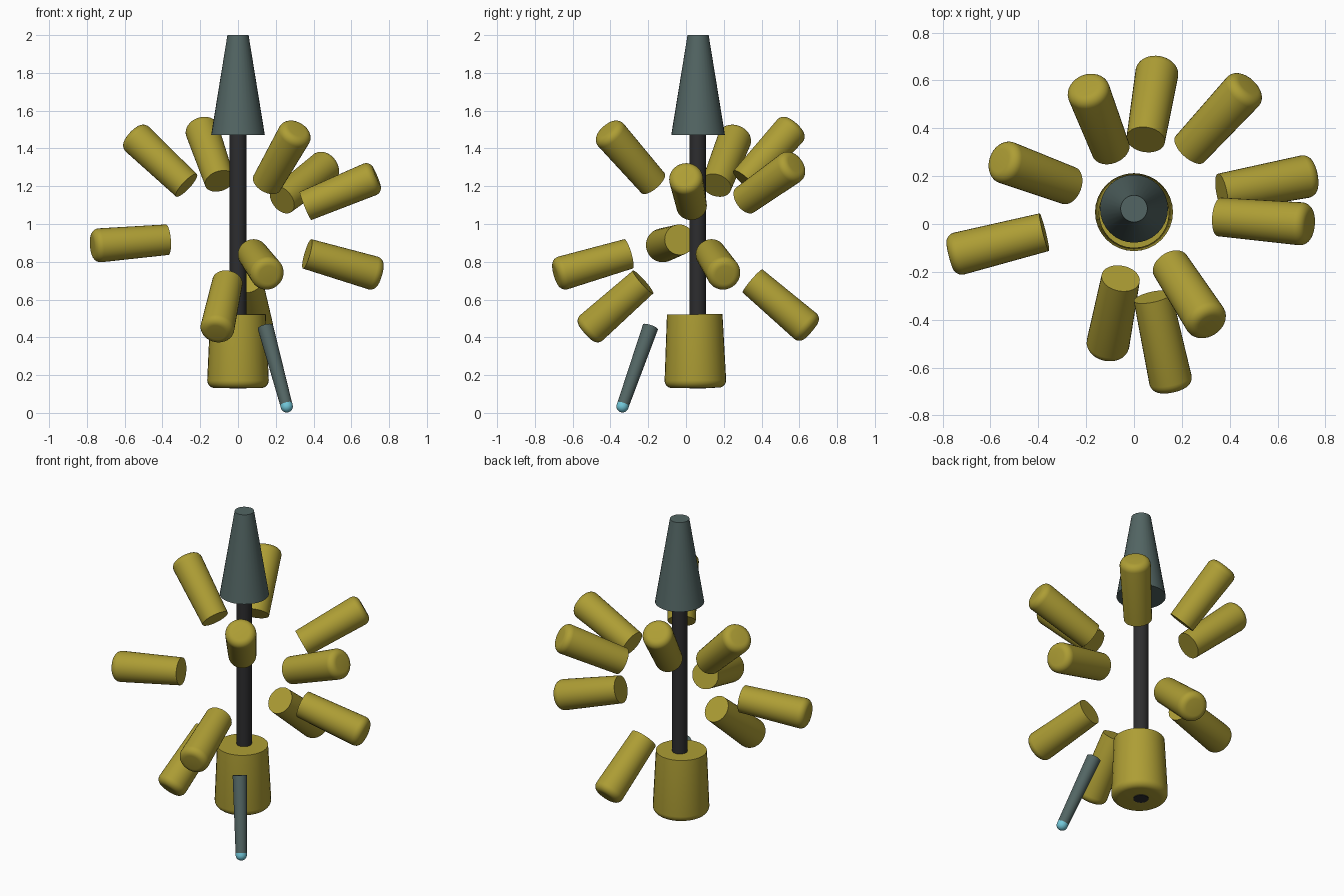
import bpy, math
from mathutils import Vector

if "Cube" in bpy.data.objects:
    bpy.data.objects.remove(bpy.data.objects["Cube"])


def material(name, rgb):
    m = bpy.data.materials.new(name)
    m.diffuse_color = (*rgb, 1)
    m.use_nodes = True
    m.node_tree.nodes["Principled BSDF"].inputs["Base Color"].default_value = m.diffuse_color
    return m


YELLOW = material("mustard yellow", (0.42, 0.34, 0.035))
GREY = material("slate grey", (0.085, 0.13, 0.125))
BLACK = material("charcoal", (0.026, 0.026, 0.028))
CYAN = material("light cyan", (0.17, 0.58, 0.70))


def lathe(name, start, end, profile, mat, sides=32):
    """Revolve (radius, distance) points around the axis from start to end."""
    start, end = Vector(start), Vector(end)
    verts, faces = [], []
    for r, h in profile:
        for i in range(sides):
            a = 2 * math.pi * i / sides
            verts.append((r * math.cos(a), r * math.sin(a), h))
    for k in range(len(profile) - 1):
        for i in range(sides):
            j = (i + 1) % sides
            faces.append((k * sides + i, k * sides + j,
                          (k + 1) * sides + j, (k + 1) * sides + i))
    faces.append(tuple(reversed(range(sides))))
    last = (len(profile) - 1) * sides
    faces.append(tuple(range(last, last + sides)))
    mesh = bpy.data.meshes.new(name)
    mesh.from_pydata(verts, [], faces)
    mesh.materials.append(mat)
    ob = bpy.data.objects.new(name, mesh)
    bpy.context.collection.objects.link(ob)
    ob.location = start
    ob.rotation_euler = (end - start).to_track_quat('Z', 'Y').to_euler()
    bpy.context.view_layer.objects.active = ob
    ob.select_set(True)
    bpy.ops.object.shade_smooth_by_angle(angle=math.radians(35))
    ob.select_set(False)
    return ob


def rounded(r0, r1, length, bevel):
    """Tapered body with a flat start and a rounded far rim."""
    pts = [(r0, 0)]
    for i in range(7):
        a = math.pi / 2 * i / 6
        pts.append((r1 - bevel + bevel * math.cos(a),
                    length - bevel + bevel * math.sin(a)))
    return pts


# Central post, top cone and bottom drum
Y = 0.062
lathe("post", (0, Y, 0.128), (0, Y, 1.5), [(0.044, 0), (0.044, 1.372)], BLACK)
lathe("top_cone", (0, Y + 0.002, 1.472), (0, Y + 0.002, 2),
      [(0.142, 0), (0.056, 0.528)], GREY)
lathe("bottom_drum", (0, 0.046, 0.522), (0, 0.05, 0.132),
      rounded(0.147, 0.163, 0.39, 0.04), YELLOW)

# Floating pods radiating from one centre
centre = Vector((0, 0.06, 0.948))
directions = [
    (-0.148, 0.384, 0.427), (-0.415, 0.153, 0.390), (-0.578, -0.145, -0.048),
    (0.077, 0.460, -0.393), (0.356, 0.386, 0.274), (0.569, 0.110, -0.165),
    (0.542, -0.046, 0.224), (0.226, -0.347, 0.397), (0.120, -0.560, -0.163),
    (-0.086, -0.443, -0.393),
]
for n, d in enumerate(directions, 1):
    d = Vector(d).normalized()
    lathe(f"pod_{n}", centre + d * 0.388, centre + d * 0.797,
          rounded(0.081, 0.09, 0.409, 0.04), YELLOW)

# Leaning stick with a glowing tip
top, foot = Vector((0.145, -0.188, 0.455)), Vector((0.258, -0.336, 0.035))
length = (foot - top).length
lathe("stick", top, foot, [(0.042, 0), (0.032, length)], GREY, 24)
dome = [(0.0325 * math.cos(a), 0.033 * math.sin(a))
        for a in (math.radians(x) for x in (0, 15, 30, 45, 60, 75, 88))]
lathe("stick_tip", foot, foot + (foot - top), [(0.0325, -0.012)] + dome, CYAN, 24)
